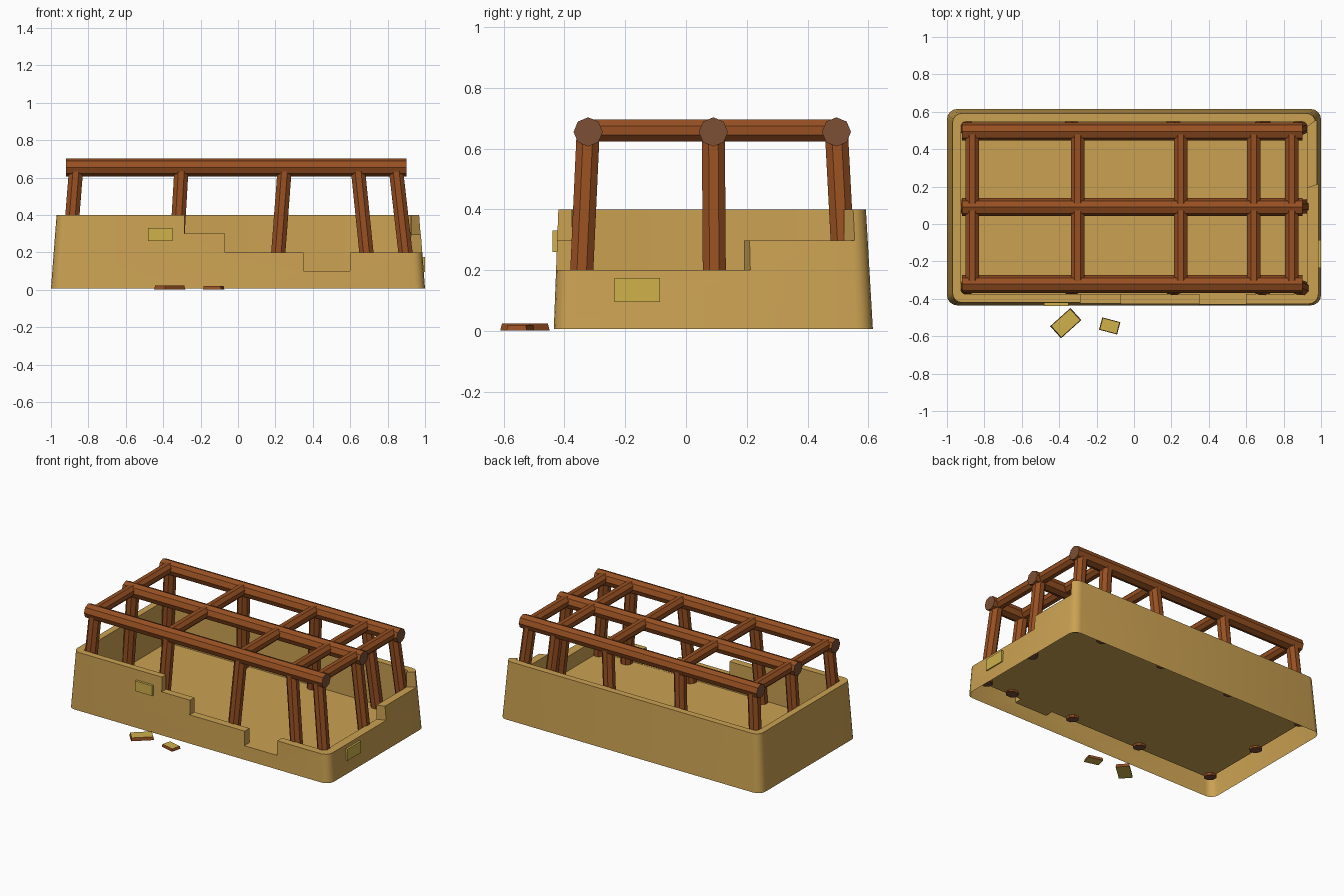
import bpy, bmesh, math
from mathutils import Vector, Matrix

if "Cube" in bpy.data.objects:
    bpy.data.objects.remove(bpy.data.objects["Cube"])


def material(name, rgb):
    m = bpy.data.materials.new(name)
    m.diffuse_color = (*rgb, 1)
    m.use_nodes = True
    m.node_tree.nodes["Principled BSDF"].inputs["Base Color"].default_value = m.diffuse_color
    return m


TAN = material("tan clay", (0.60, 0.36, 0.085))
GOLD = material("yellow brick", (0.62, 0.44, 0.07))
WOOD = material("red brown wood", (0.31, 0.08, 0.016))
END = material("wood end grain", (0.20, 0.078, 0.036))


def make(name, bm, *mats):
    me = bpy.data.meshes.new(name)
    bmesh.ops.recalc_face_normals(bm, faces=bm.faces)
    bm.to_mesh(me)
    bm.free()
    ob = bpy.data.objects.new(name, me)
    bpy.context.collection.objects.link(ob)
    for m in mats:
        me.materials.append(m)
    return ob


def rounded_rect(bm, x0, x1, y0, y1, r, z, seg=4):
    loop = []
    for cx, cy, a0 in ((x1 - r, y1 - r, 0), (x0 + r, y1 - r, 90),
                       (x0 + r, y0 + r, 180), (x1 - r, y0 + r, 270)):
        for i in range(seg + 1):
            a = math.radians(a0 + 90 * i / seg)
            loop.append(bm.verts.new((cx + r * math.cos(a), cy + r * math.sin(a), z)))
    return loop


def prism(name, pts, z0, z1=0.8):
    bm = bmesh.new()
    f = bm.faces.new([bm.verts.new((x, y, z0)) for x, y in pts])
    r = bmesh.ops.extrude_face_region(bm, geom=[f])
    bmesh.ops.translate(bm, vec=(0, 0, z1 - z0),
                        verts=[v for v in r["geom"] if isinstance(v, bmesh.types.BMVert)])
    return make(name, bm, TAN)


def rect(x0, x1, y0, y1):
    return [(x0, y0), (x1, y0), (x1, y1), (x0, y1)]


# Clay walls and raised floor, as one lofted shell
bm = bmesh.new()
loops = [rounded_rect(bm, -1, 1, -0.435, 0.615, 0.055, 0.006),
         rounded_rect(bm, -0.97, 0.97, -0.42, 0.592, 0.05, 0.4),
         rounded_rect(bm, -0.925, 0.925, -0.375, 0.547, 0.025, 0.4),
         rounded_rect(bm, -0.925, 0.925, -0.375, 0.547, 0.025, 0.1)]
for a, b in zip(loops, loops[1:]):
    n = len(a)
    for i in range(n):
        bm.faces.new((a[i], a[(i + 1) % n], b[(i + 1) % n], b[i]))
bm.faces.new(loops[0][::-1])
bm.faces.new(loops[-1])
walls = make("ruined_walls", bm, TAN)

# Broken steps along the front and right walls
cutters = [
    prism("front_step_high", rect(-0.287, 1.1, -0.6, -0.3), 0.3),
    prism("front_step_low", rect(-0.07, 1.1, -0.6, -0.3), 0.2),
    prism("front_gap", rect(0.35, 0.6, -0.6, -0.3), 0.101),
    prism("right_step_low", [(0.8, -0.6), (1.1, -0.6), (1.1, 0.25), (0.8, 0.15)], 0.2),
    prism("right_step_high", [(0.85, -0.6), (1.1, -0.6), (1.1, 0.642), (0.85, 0.467)], 0.297),
]
for c in cutters:
    mod = walls.modifiers.new(c.name, "BOOLEAN")
    mod.operation, mod.solver, mod.object = "DIFFERENCE", "EXACT", c
dg = bpy.context.evaluated_depsgraph_get()
cut_mesh = bpy.data.meshes.new_from_object(walls.evaluated_get(dg))
walls.modifiers.clear()
walls.data = cut_mesh
for c in cutters:
    bpy.data.objects.remove(c)

# Open underside
bm = bmesh.new()
bm.from_mesh(cut_mesh)
bmesh.ops.delete(bm, context="FACES",
                 geom=[f for f in bm.faces if all(v.co.z < 0.01 for v in f.verts)])
bm.to_mesh(cut_mesh)
bm.free()
bpy.context.view_layer.objects.active = walls
walls.select_set(True)
bpy.ops.object.shade_smooth_by_angle(angle=math.radians(35))


def log(name, a, b, r, turn=0.0):
    """Eight-sided log from a to b, with end-grain caps."""
    a, b = Vector(a), Vector(b)
    d = b - a
    bm = bmesh.new()
    bmesh.ops.create_cone(bm, segments=8, radius1=r, radius2=r, depth=d.length,
                          cap_ends=True, matrix=Matrix.Rotation(turn, 4, "Z"))
    for f in bm.faces:
        f.material_index = 1 if len(f.verts) == 8 else 0
    rot = Vector((0, 0, 1)).rotation_difference(d).to_matrix().to_4x4()
    bm.transform(Matrix.Translation((a + b) / 2) @ rot)
    return make(name, bm, WOOD, END)


HALF = math.pi / 8
TOP_Z = 0.655
top_x = [-0.865, -0.302, 0.25, 0.64, 0.843]
foot_x = [-0.91, -0.335, 0.207, 0.698, 0.908]
rows = [("front", -0.322, -0.348), ("middle", 0.09, 0.094), ("back", 0.495, 0.525)]

# Long roof beams and leaning posts
for row, ty, fy in rows:
    log(row + "_beam", (-0.92, ty, TOP_Z), (0.9, ty, TOP_Z), 0.048)
    for i, (tx, fx) in enumerate(zip(top_x, foot_x)):
        if row == "middle" and i not in (0, 4):
            continue
        log(f"{row}_post_{i + 1}", (fx, fy, 0.088), (tx, ty, TOP_Z), 0.041, HALF)

# Cross beams
for i, x in enumerate(top_x):
    log(f"cross_beam_{i + 1}", (x, -0.32, 0.66), (x, 0.495, 0.66), 0.039, HALF)


def brick(name, loc, size, angle=0.0, taper=1.0, sides=GOLD):
    bm = bmesh.new()
    bmesh.ops.create_cube(bm, size=1)
    for v in bm.verts:
        if v.co.z > 0:
            v.co.x *= taper
            v.co.y *= taper
    for f in bm.faces:
        f.material_index = 0 if abs(f.calc_center_median().z) > 0.4 else 1
    bm.transform(Matrix.Translation(loc) @ Matrix.Rotation(math.radians(angle), 4, "Z")
                 @ Matrix.Diagonal((*size, 1)))
    return make(name, bm, GOLD, sides)


# Exposed wall bricks and fallen bricks
brick("front_wall_brick", (-0.415, -0.428, 0.295), (0.13, 0.022, 0.07))
brick("right_wall_brick", (0.99, -0.16, 0.135), (0.022, 0.15, 0.08))
brick("fallen_brick_large", (-0.365, -0.53, 0.013), (0.146, 0.087, 0.022), 42, 0.93, WOOD)
brick("fallen_brick_small", (-0.13, -0.545, 0.011), (0.1, 0.068, 0.018), -15, 0.93, WOOD)
